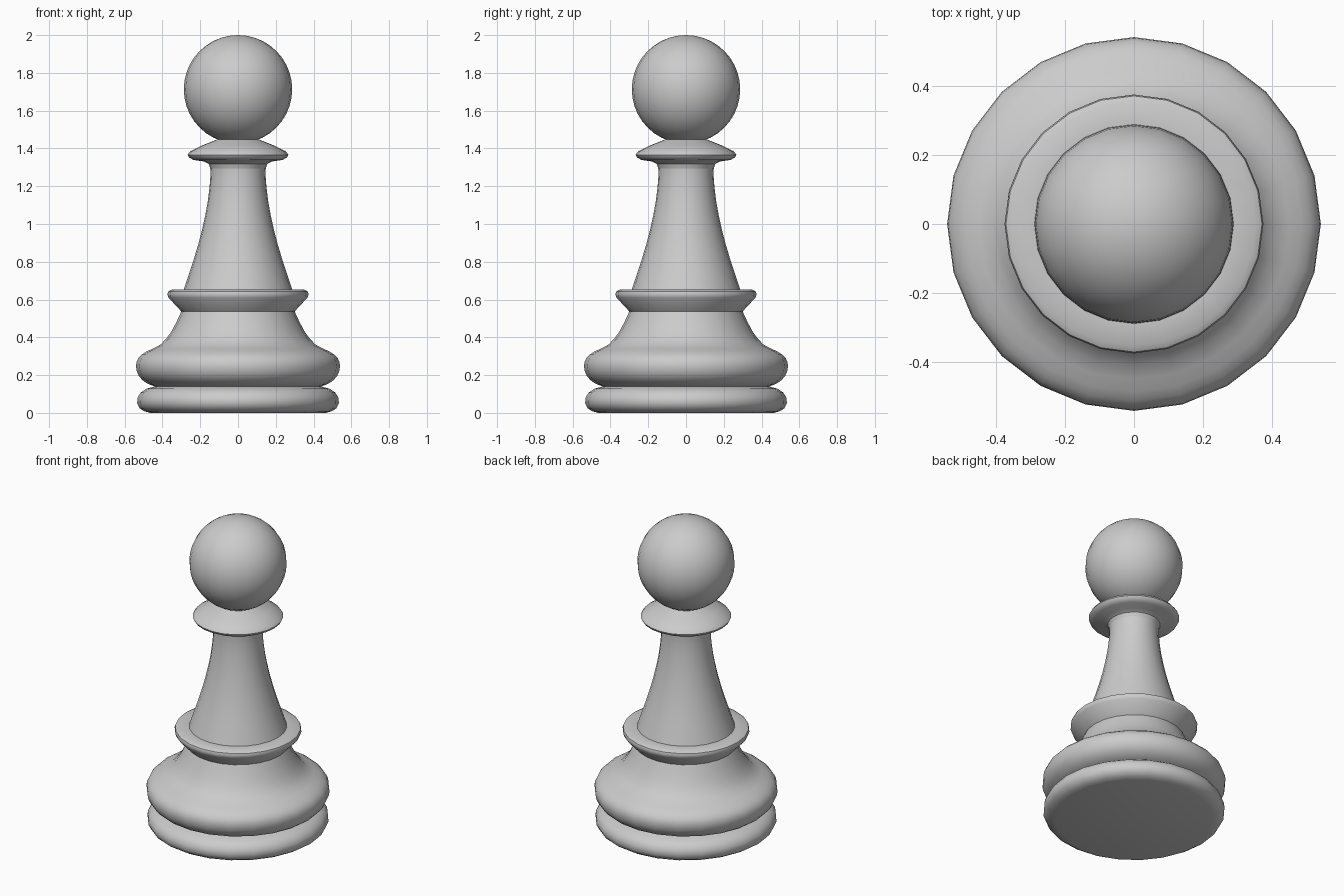
import bpy, bmesh, math
from mathutils import Vector

if "Cube" in bpy.data.objects:
    bpy.data.objects.remove(bpy.data.objects["Cube"])

SIDES = 24


def smooth_path(pts, steps):
    """Catmull-Rom curve through the (radius, height) points."""
    p = [Vector(q) for q in pts]
    p = [2 * p[0] - p[1]] + p + [2 * p[-1] - p[-2]]
    out = []
    for i in range(1, len(p) - 2):
        a, b, c, d = p[i - 1:i + 3]
        for s in range(steps):
            t = s / steps
            out.append(0.5 * (2 * b + (c - a) * t + (2 * a - 5 * b + 4 * c - d) * t * t
                              + (3 * b - a - 3 * c + d) * t ** 3))
    return out + [p[-2]]


def lathe(name, pts, steps=1):
    """Turn a profile around z; neighbouring parts share their rim."""
    bm = bmesh.new()
    vs = [bm.verts.new((max(r, 0), 0, z)) for r, z in smooth_path(pts, steps)]
    es = [bm.edges.new(pair) for pair in zip(vs, vs[1:])]
    bmesh.ops.spin(bm, geom=vs + es, cent=(0, 0, 0), axis=(0, 0, 1),
                   angle=math.tau, steps=SIDES, use_merge=True)
    bmesh.ops.remove_doubles(bm, verts=bm.verts, dist=1e-4)
    bmesh.ops.recalc_face_normals(bm, faces=bm.faces)
    # open rings: make sure the outside faces outward
    if sum(f.normal.dot(Vector((f.calc_center_median().x, f.calc_center_median().y, 0)))
           * f.calc_area() for f in bm.faces) < 0:
        bmesh.ops.reverse_faces(bm, faces=bm.faces)
    me = bpy.data.meshes.new(name)
    bm.to_mesh(me)
    bm.free()
    ob = bpy.data.objects.new(name, me)
    bpy.context.collection.objects.link(ob)
    bpy.context.view_layer.objects.active = ob
    ob.select_set(True)
    bpy.ops.object.shade_smooth_by_angle(angle=math.radians(40))
    ob.select_set(False)
    return ob


# foot disc with rounded rim
lathe("foot", [(0, 0), (0.465, 0), (0.495, 0.008), (0.52, 0.024), (0.534, 0.05),
               (0.532, 0.08), (0.515, 0.108), (0.485, 0.128), (0.44, 0.14)])

# bulging base
lathe("base_bulge", [(0.44, 0.14), (0.485, 0.158), (0.525, 0.195), (0.54, 0.245),
                     (0.528, 0.29), (0.485, 0.325), (0.41, 0.362), (0.35, 0.435),
                     (0.30, 0.537)], 2)

# flared ring with flat top
lathe("lower_ring", [(0.30, 0.537), (0.368, 0.61), (0.374, 0.628), (0.37, 0.642),
                     (0.352, 0.652), (0.288, 0.652)])

# tapering stem
lathe("stem", [(0.288, 0.652), (0.232, 0.82), (0.19, 0.97), (0.16, 1.12),
               (0.147, 1.24), (0.147, 1.295)], 2)

# thin collar
lathe("collar", [(0.147, 1.295), (0.155, 1.318), (0.18, 1.331), (0.235, 1.339),
                 (0.26, 1.352), (0.267, 1.366), (0.255, 1.383), (0.19, 1.416),
                 (0.10, 1.452)])

# ball head
R = 0.287
lathe("head", [(R * math.sin(a), 2 - R - R * math.cos(a))
               for a in (math.pi * i / 20 for i in range(21))])
